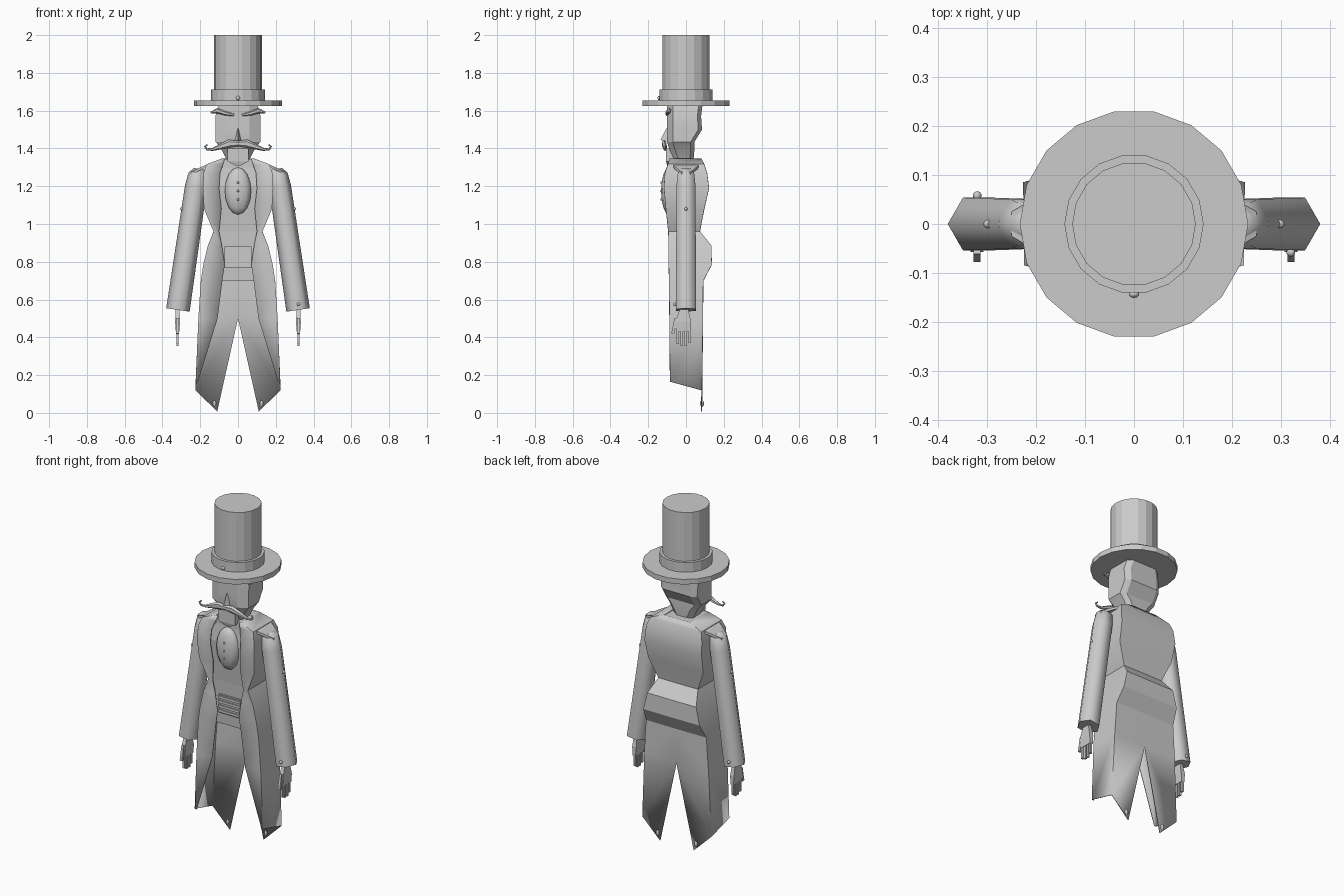
import bpy
import bmesh
from math import sin, cos, pi, radians
from mathutils import Vector, Matrix

default_cube = bpy.data.objects.get("Cube")
if default_cube:
    bpy.data.objects.remove(default_cube, do_unlink=True)

plain_grey = bpy.data.materials.new("plain_grey")
plain_grey.use_nodes = True
GREY = (0.6, 0.6, 0.6, 1)
plain_grey.diffuse_color = GREY
plain_grey.node_tree.nodes["Principled BSDF"].inputs["Base Color"].default_value = GREY


def finish(name, bm, smooth_angle=None):
    """Turn a bmesh into a named, coloured object."""
    bmesh.ops.recalc_face_normals(bm, faces=bm.faces)
    mesh = bpy.data.meshes.new(name)
    bm.to_mesh(mesh)
    bm.free()
    mesh.materials.append(plain_grey)
    obj = bpy.data.objects.new(name, mesh)
    bpy.context.collection.objects.link(obj)
    if smooth_angle:
        bpy.ops.object.select_all(action='DESELECT')
        bpy.context.view_layer.objects.active = obj
        obj.select_set(True)
        bpy.ops.object.shade_smooth_by_angle(angle=radians(smooth_angle))
    return obj


def loft(name, rows, closed=True, caps=True, mirror=False, smooth_angle=None):
    """Skin rows of points with quads, optionally mirrored across x."""
    bm = bmesh.new()
    for side in ((1, -1) if mirror else (1,)):
        rings = [[bm.verts.new((x * side, y, z)) for x, y, z in row] for row in rows]
        count = len(rings[0])
        for lower, upper in zip(rings, rings[1:]):
            for i in range(count if closed else count - 1):
                j = (i + 1) % count
                bm.faces.new((lower[i], lower[j], upper[j], upper[i]))
        if caps and closed:
            bm.faces.new(rings[0])
            bm.faces.new(rings[-1])
    bmesh.ops.remove_doubles(bm, verts=bm.verts, dist=0.0005)
    return finish(name, bm, smooth_angle)


def disc_stack(name, sides, levels):
    """Round part from (radius, height) levels."""
    angles = [2 * pi * i / sides for i in range(sides)]
    return loft(name, [[(r * cos(a), r * sin(a), z) for a in angles] for r, z in levels])


def box(name, centre, size, tilt=0, axis='X'):
    bm = bmesh.new()
    matrix = (Matrix.Translation(centre) @ Matrix.Rotation(tilt, 4, axis)
              @ Matrix.Diagonal((*size, 1)))
    bmesh.ops.create_cube(bm, size=1, matrix=matrix)
    return finish(name, bm)


def ball(name, centre, size):
    bm = bmesh.new()
    bmesh.ops.create_uvsphere(bm, u_segments=10, v_segments=8, radius=1,
                              matrix=Matrix.Translation(centre) @ Matrix.Diagonal((*size, 1)))
    return finish(name, bm, 60)


def strand(name, points):
    """Tapered tube through (x, y, z, radius) points."""
    rows = []
    for i, (x, y, z, radius) in enumerate(points):
        before, after = points[max(i - 1, 0)], points[min(i + 1, len(points) - 1)]
        along = (Vector(after[:3]) - Vector(before[:3])).normalized()
        out = along.cross(Vector((0, 1, 0))).normalized()
        depth = min(radius, 0.012)
        rows.append([Vector((x, y, z)) + out * radius * cos(k * pi / 3)
                     + Vector((0, depth * sin(k * pi / 3), 0)) for k in range(6)])
    return loft(name, rows, smooth_angle=40)


# Top hat
disc_stack("hat_brim", 18, [(0.233, 1.625), (0.233, 1.655)])
disc_stack("hat_band", 18, [(0.142, 1.655), (0.142, 1.712)])
disc_stack("hat_crown", 18, [(0.126, 1.7), (0.126, 2.0)])
ball("hat_stud", (0, -0.143, 1.667), (0.011, 0.008, 0.011))

# Head: half width, front, back, height, front panel half width
head_levels = [(0.06, -0.07, 0.04, 1.34, 0.045), (0.09, -0.09, 0.045, 1.4, 0.055),
               (0.118, -0.1, 0.045, 1.435, 0.062), (0.118, -0.1, 0.085, 1.5, 0.062),
               (0.12, -0.1, 0.08, 1.57, 0.062), (0.105, -0.1, 0.087, 1.626, 0.062)]
loft("head", [[(-p, f, z), (p, f, z), (w, f + 0.03, z), (w, b - 0.02, z), (w - 0.03, b, z),
               (0.03 - w, b, z), (-w, b - 0.02, z), (-w, f + 0.03, z)]
              for w, f, b, z, p in head_levels], smooth_angle=25)
loft("nose", [[(-0.02, -0.095, 1.435), (0.02, -0.095, 1.435), (0, -0.135, 1.445)],
              [(-0.004, -0.095, 1.505), (0.004, -0.095, 1.505), (0, -0.105, 1.505)]])
loft("chin", [[(-0.015, -0.1, 1.31), (0.015, -0.1, 1.31), (0.015, 0, 1.31), (-0.015, 0, 1.31)],
              [(-0.055, -0.105, 1.33), (0.055, -0.105, 1.33), (0.055, 0, 1.33), (-0.055, 0, 1.33)],
              [(-0.055, -0.105, 1.4), (0.055, -0.105, 1.4), (0.055, 0, 1.4), (-0.055, 0, 1.4)]])
for label, s in (("left", 1), ("right", -1)):
    strand(label + "_moustache", [(0, -0.115, 1.425, 0.014), (s * 0.045, -0.117, 1.425, 0.022),
                                  (s * 0.09, -0.112, 1.41, 0.015), (s * 0.135, -0.11, 1.395, 0.008),
                                  (s * 0.165, -0.11, 1.395, 0.006), (s * 0.175, -0.11, 1.41, 0.005),
                                  (s * 0.162, -0.11, 1.42, 0.004)])
    strand(label + "_eyebrow", [(s * 0.02, -0.1, 1.577, 0.006), (s * 0.065, -0.1, 1.585, 0.011),
                                (s * 0.11, -0.09, 1.6, 0.014), (s * 0.145, -0.085, 1.59, 0.004)])

# Open tailcoat: height, half width, front, back, lapel edge
coat_levels = [(1.345, 0.085, -0.085, 0.08, 0.07), (1.315, 0.165, -0.095, 0.095, 0.08),
               (1.27, 0.18, -0.11, 0.11, 0.095), (1.19, 0.185, -0.115, 0.12, 0.1),
               (1.08, 0.178, -0.105, 0.095, 0.088), (0.96, 0.128, -0.092, 0.072, 0.1),
               (0.885, 0.158, -0.09, 0.132, 0.085), (0.785, 0.182, -0.09, 0.135, 0.07),
               (0.7, 0.195, -0.088, 0.09, 0.083), (0.5, 0.208, -0.086, 0.088, 0.108)]
coat_rows = [[(0, b, z), (w, b, z), (w, f, z), (e, f, z)] for z, w, f, b, e in coat_levels]
coat_rows.append([(0.11, 0.083, 0.008), (0.225, 0.083, 0.12),
                  (0.222, -0.083, 0.165), (0.212, -0.083, 0.165)])
coat = loft("tailcoat", coat_rows, closed=False, mirror=True, smooth_angle=22)
cloth = coat.modifiers.new("cloth", 'SOLIDIFY')
cloth.thickness = 0.005
cloth.offset = 0

# Waistcoat body, collar, cravat and sash
vest_levels = [(0.7, 0.13, -0.055, 0.06), (0.78, 0.13, -0.06, 0.06), (0.96, 0.115, -0.07, 0.05),
               (1.1, 0.14, -0.085, 0.07), (1.2, 0.15, -0.095, 0.09), (1.3, 0.14, -0.085, 0.08)]
loft("waistcoat", [[(-w, f, z), (w, f, z), (w, b, z), (-w, b, z)] for z, w, f, b in vest_levels])
box("collar", (0, -0.003, 1.322), (0.165, 0.165, 0.045))
ball("cravat", (0, -0.09, 1.175), (0.073, 0.042, 0.125))
for i in range(3):
    ball("cravat_button", (0, -0.13, 1.13 + i * 0.045), (0.006, 0.006, 0.006))
box("sash", (0, -0.063, 0.825), (0.145, 0.025, 0.11))
for i in range(4):
    box("sash_fold", (0, -0.077, 0.785 + i * 0.027), (0.145, 0.012, 0.015))


def sleeve_ring(x, z, radius, s):
    corners = [k * pi / 3 for k in range(6)]
    return [(s * (x + radius * cos(a)), radius * sin(a), z - 0.15 * radius * -cos(a))
            for a in corners]


# Arms and hands
for label, s in (("left", 1), ("right", -1)):
    loft(label + "_sleeve", [sleeve_ring(x, z, r, s) for x, z, r in
                             ((0.318, 0.545, 0.062), (0.222, 1.2, 0.058),
                              (0.212, 1.265, 0.05), (0.205, 1.292, 0.028))], smooth_angle=65)
    loft(label + "_shoulder", [[(s * x, -y, z), (s * x, y, z), (s * x, y, z - 0.015),
                                (s * x, -y, z - 0.015)] for x, y, z in
                               ((0.13, 0.08, 1.328), (0.19, 0.06, 1.305), (0.25, 0.025, 1.275))])
    for height in (1.21, 1.155):
        box(label + "_shoulder_strap", (s * 0.215, 0, height), (0.12, 0.012, 0.012))
    ball(label + "_sleeve_stud", (s * 0.298, 0, 1.08), (0.009, 0.009, 0.009))
    ball(label + "_cuff_stud", (s * 0.32, -s * 0.058, 0.575), (0.009, 0.009, 0.009))

    loft(label + "_palm", [[(s * 0.32 - t, c - d, z), (s * 0.32 + t, c - d, z),
                            (s * 0.32 + t, c + d, z), (s * 0.32 - t, c + d, z)]
                           for t, c, d, z in ((0.009, -0.013, 0.04, 0.43), (0.013, -0.015, 0.042, 0.48),
                                              (0.009, -0.01, 0.02, 0.56))])
    for i, length in enumerate((0.075, 0.085, 0.085, 0.07)):
        box(label + "_finger", (s * 0.32, -0.044 + i * 0.021, 0.44 - length / 2),
            (0.012, 0.014, length))
    box(label + "_thumb", (s * 0.32, -0.062, 0.46), (0.014, 0.015, 0.085), -0.2)

    # Tail studs
    ball(label + "_tail_stud", (s * 0.125, 0.085, 0.05), (0.01, 0.01, 0.018))
